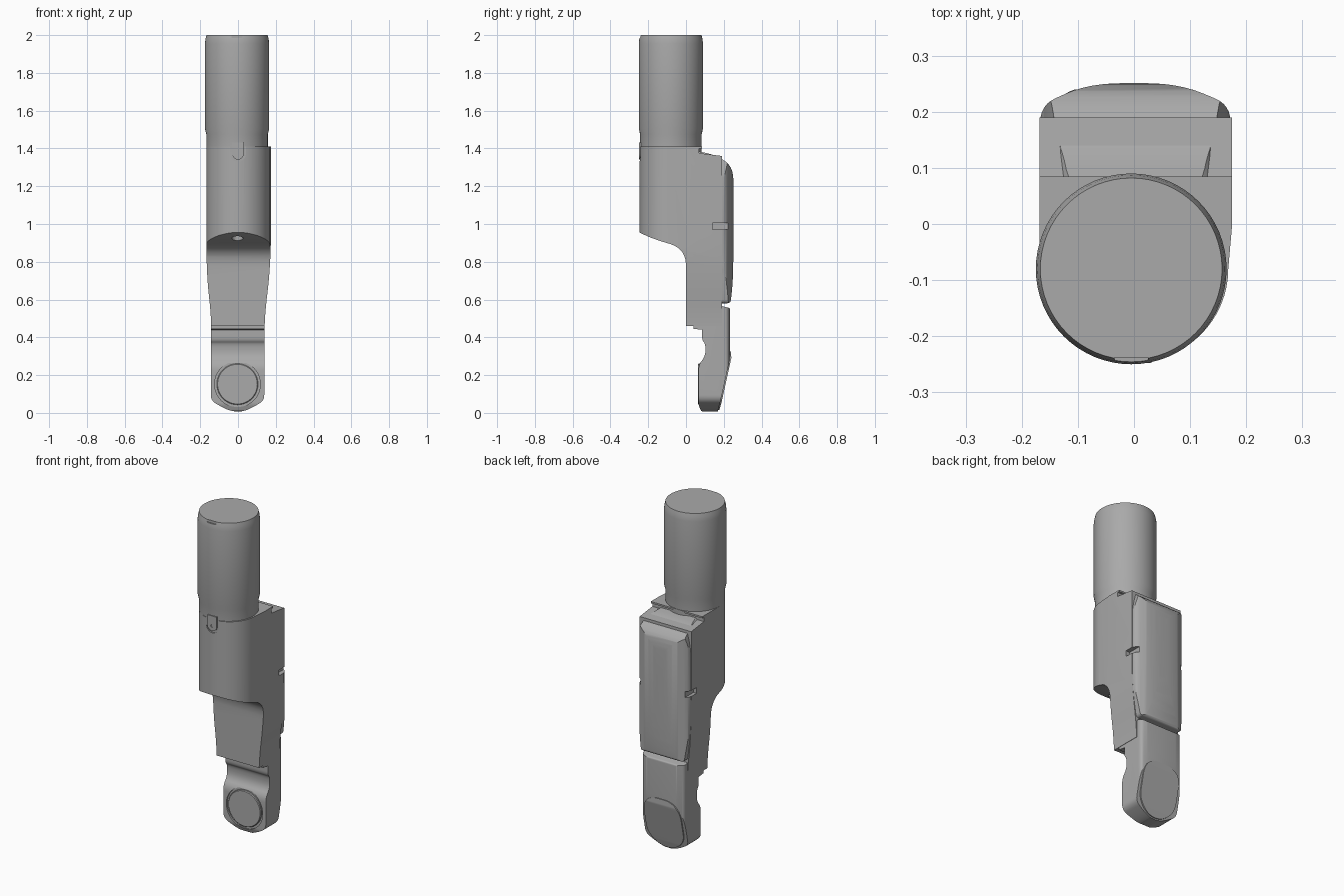
import bpy, bmesh, math
from mathutils import Vector, Matrix

cube = bpy.data.objects.get("Cube")
if cube:
    bpy.data.objects.remove(cube)

grey = bpy.data.materials.new("plain grey")
grey.use_nodes = True
grey.diffuse_color = (0.4, 0.4, 0.4, 1)
grey.node_tree.nodes["Principled BSDF"].inputs["Base Color"].default_value = (0.4, 0.4, 0.4, 1)


def finish(name, bm):
    bmesh.ops.recalc_face_normals(bm, faces=bm.faces)
    me = bpy.data.meshes.new(name)
    bm.to_mesh(me)
    bm.free()
    me.materials.append(grey)
    ob = bpy.data.objects.new(name, me)
    bpy.context.collection.objects.link(ob)
    return ob


def prism(name, pts, axis, lo, hi):
    """Extrude a 2D outline along one axis; the outline uses the other two axes in order."""
    place = {"x": lambda a, b, t: (t, a, b),
             "y": lambda a, b, t: (a, t, b),
             "z": lambda a, b, t: (a, b, t)}[axis]
    bm = bmesh.new()
    ends = [[bm.verts.new(place(a, b, t)) for a, b in pts] for t in (lo, hi)]
    for ring in ends:
        bm.faces.new(ring)
    n = len(pts)
    for i in range(n):
        j = (i + 1) % n
        bm.faces.new((ends[0][i], ends[0][j], ends[1][j], ends[1][i]))
    return finish(name, bm)


def lathe(name, profile, centre, axis="z", n=64):
    """Spin (radius, height) pairs into a closed solid."""
    bm = bmesh.new()
    rings = [[bm.verts.new((r * math.cos(2 * math.pi * i / n), r * math.sin(2 * math.pi * i / n), h))
              for i in range(n)] for r, h in profile]
    bm.faces.new(rings[0])
    bm.faces.new(rings[-1])
    for a, b in zip(rings, rings[1:]):
        for i in range(n):
            bm.faces.new((a[i], a[(i + 1) % n], b[(i + 1) % n], b[i]))
    if axis == "y":
        bm.transform(Matrix.Rotation(math.pi / 2, 4, "X"))
    bm.transform(Matrix.Translation(centre))
    return finish(name, bm)


def combine(ob, operation, *others):
    """Apply booleans and discard the cutters."""
    for other in others:
        mod = ob.modifiers.new("cut", "BOOLEAN")
        mod.operation, mod.object, mod.solver = operation, other, "EXACT"
        graph = bpy.context.evaluated_depsgraph_get()
        me = bpy.data.meshes.new_from_object(ob.evaluated_get(graph))
        ob.modifiers.clear()
        ob.data = me
        bpy.data.objects.remove(other)


def block(x0, x1, y0, y1, z0, z1):
    return prism("cutter", [(x0, y0), (x1, y0), (x1, y1), (x0, y1)], "z", z0, z1)


def curve(corners, rounds, steps=6):
    """Round each corner of an outline by its own radius-like distance."""
    out, n = [], len(corners)
    for i, c in enumerate(corners):
        p, a, b = Vector(c), Vector(corners[i - 1]), Vector(corners[(i + 1) % n])
        r = rounds[i] if isinstance(rounds, list) else rounds
        if r == 0:
            out.append(tuple(p))
            continue
        s = p + (a - p).normalized() * min(r, (a - p).length * 0.49)
        e = p + (b - p).normalized() * min(r, (b - p).length * 0.49)
        for k in range(steps + 1):
            t = k / steps
            out.append(tuple(s * (1 - t) ** 2 + p * 2 * t * (1 - t) + e * t * t))
    return out


def u_shape(w, top, low):
    arc = [(w * math.cos(a), low + w + w * math.sin(a))
           for a in [math.pi * (1 + k / 12) for k in range(13)]]
    return [(-w, top)] + arc + [(w, top)]


# Round upper tube with chamfered top and narrowed neck
tube = lathe("upper_tube", [(0.163, 1.36), (0.163, 1.475), (0.170, 1.505), (0.170, 1.955),
                            (0.167, 1.98), (0.162, 2.0)], (-0.005, -0.08, 0))
combine(tube, "DIFFERENCE", block(-0.035, 0.025, -0.3, -0.238, 1.985, 2.1))

# Main body: round front, flat sides, curved cut-away below
front_arc = [(0.168 * math.cos(a), -0.08 + 0.166 * math.sin(a))
             for a in [math.pi * (1 + k / 32) for k in range(33)]]
body = prism("main_body", [(-0.168, 0.19)] + front_arc + [(0.175, 0.0), (0.175, 0.19)], "z", 0.3, 1.6)
side = curve([(-0.3, 1.41), (-0.3, 0.985), (-0.19, 0.925), (0.0, 0.87), (0.0, 0.46), (0.19, 0.46),
              (0.19, 1.36), (0.07, 1.375), (0.07, 1.4), (0.085, 1.4), (0.085, 1.41)],
             [0, 0, 0.1, 0.09, 0, 0, 0, 0, 0, 0, 0])
# Keep the core behind the shell seam
outline = curve([(-0.168, 1.6), (-0.168, 0.75), (-0.142, 0.51), (-0.142, 0.3),
                 (0.14, 0.3), (0.14, 0.5), (0.175, 0.8), (0.175, 1.6)],
                [0, 0.2, 0.08, 0, 0, 0.1, 0.2, 0])
combine(body, "INTERSECT", prism("cutter", side, "x", -0.5, 0.5),
        prism("cutter", outline, "y", -0.5, 0.5))
combine(body, "DIFFERENCE", prism("cutter", u_shape(0.042, 1.45, 1.33), "y", -0.4, -0.238))

# Latch tab set in the front recess, with a small button
latch = prism("latch_tab", u_shape(0.031, 1.432, 1.341), "y", -0.248, -0.2)
combine(latch, "DIFFERENCE", lathe("cutter", [(0.008, 0), (0.008, 0.1)], (0, -0.243, 1.372), "y", 20))

# Rounded rear shell
plan = curve([(-0.167, 0.07), (0.172, 0.07), (0.172, 0.212), (0.08, 0.251), (-0.08, 0.251),
              (-0.167, 0.212)], [0, 0, 0.03, 0.06, 0.06, 0.03])
shell = prism("rear_shell", plan, "z", 0.5, 1.5)
shell_side = curve([(0.06, 1.385), (0.14, 1.37), (0.251, 1.31), (0.251, 0.72), (0.236, 0.58),
                    (0.06, 0.58)], [0, 0.05, 0.08, 0.2, 0.02, 0])
shell_front = curve([(-0.13, 1.39), (-0.168, 1.25), (-0.168, 0.78), (-0.143, 0.58),
                     (0.143, 0.58), (0.173, 0.78), (0.173, 1.25), (0.135, 1.39)],
                    [0.05, 0.08, 0.15, 0.02, 0.02, 0.15, 0.08, 0.05])
combine(shell, "INTERSECT", prism("cutter", shell_side, "x", -0.5, 0.5),
        prism("cutter", shell_front, "y", -0.5, 0.5))
for s in (-1, 1):
    x0, x1 = sorted((s * 0.148, s * 0.3))
    combine(shell, "DIFFERENCE", block(x0, x1, 0.14, 0.3, 0.97, 1.005))
    combine(body, "DIFFERENCE", block(x0, x1, 0.14, 0.3, 0.97, 1.005))

# Lower arm: waisted side profile with pointed foot
arm_side = curve([(0.04, 0.5), (0.04, 0.445), (0.085, 0.44), (0.085, 0.385), (0.103, 0.365),
                  (0.103, 0.3), (0.066, 0.255), (0.066, 0.045), (0.08, 0.008), (0.168, 0.008),
                  (0.182, 0.06), (0.234, 0.29), (0.234, 0.555), (0.19, 0.565), (0.19, 0.6), (0.04, 0.6)],
                 [0, 0, 0, 0.02, 0.03, 0.04, 0.03, 0.01, 0.01, 0, 0, 0.05, 0.01, 0, 0, 0])
arm = prism("lower_arm", arm_side, "x", -0.144, 0.139)
arm_front = curve([(-0.144, 0.7), (-0.144, 0.065), (-0.06, 0.016), (0, 0.004), (0.055, 0.016),
                   (0.139, 0.065), (0.139, 0.7)], [0, 0.03, 0.05, 0.04, 0.05, 0.03, 0])
arm_plan = curve([(-0.144, 0.0), (0.139, 0.0), (0.139, 0.222), (0.09, 0.236), (-0.09, 0.236),
                  (-0.144, 0.222)], [0, 0, 0.02, 0.02, 0.02, 0.02])
combine(arm, "INTERSECT", prism("cutter", arm_front, "y", -0.5, 0.5),
        prism("cutter", arm_plan, "z", -0.1, 0.8))

# Round joint cap with a groove around it
combine(arm, "DIFFERENCE", lathe("cutter", [(0.121, 0), (0.121, 0.1)], (-0.003, 0.076, 0.152), "y"))
lathe("joint_cap", [(0.109, -0.02), (0.109, 0.008), (0.105, 0.012)], (-0.003, 0.076, 0.152), "y")

# Slanted cover on the back of the lower arm
cover = prism("joint_cover", curve([(-0.125, 0.27), (-0.125, 0.085), (-0.05, 0.014), (0.05, 0.014),
                                    (0.122, 0.085), (0.122, 0.27), (0.07, 0.325), (-0.07, 0.325)],
                                   0.05), "y", 0.1, 0.3)
combine(cover, "INTERSECT", prism("cutter", [(0.12, 0.0), (0.172, 0.0), (0.188, 0.055), (0.24, 0.29),
                                             (0.238, 0.33), (0.12, 0.33)], "x", -0.3, 0.3))

# Drain hole under the round front
combine(body, "DIFFERENCE", lathe("cutter", [(0.03, 0.85), (0.03, 0.95)], (-0.003, -0.175, 0), "z", 24))

# Smooth curved faces, keep edges sharp
for ob in bpy.context.scene.objects:
    ob.select_set(ob.type == "MESH")
bpy.context.view_layer.objects.active = body
bpy.ops.object.shade_smooth_by_angle(angle=math.radians(28))
